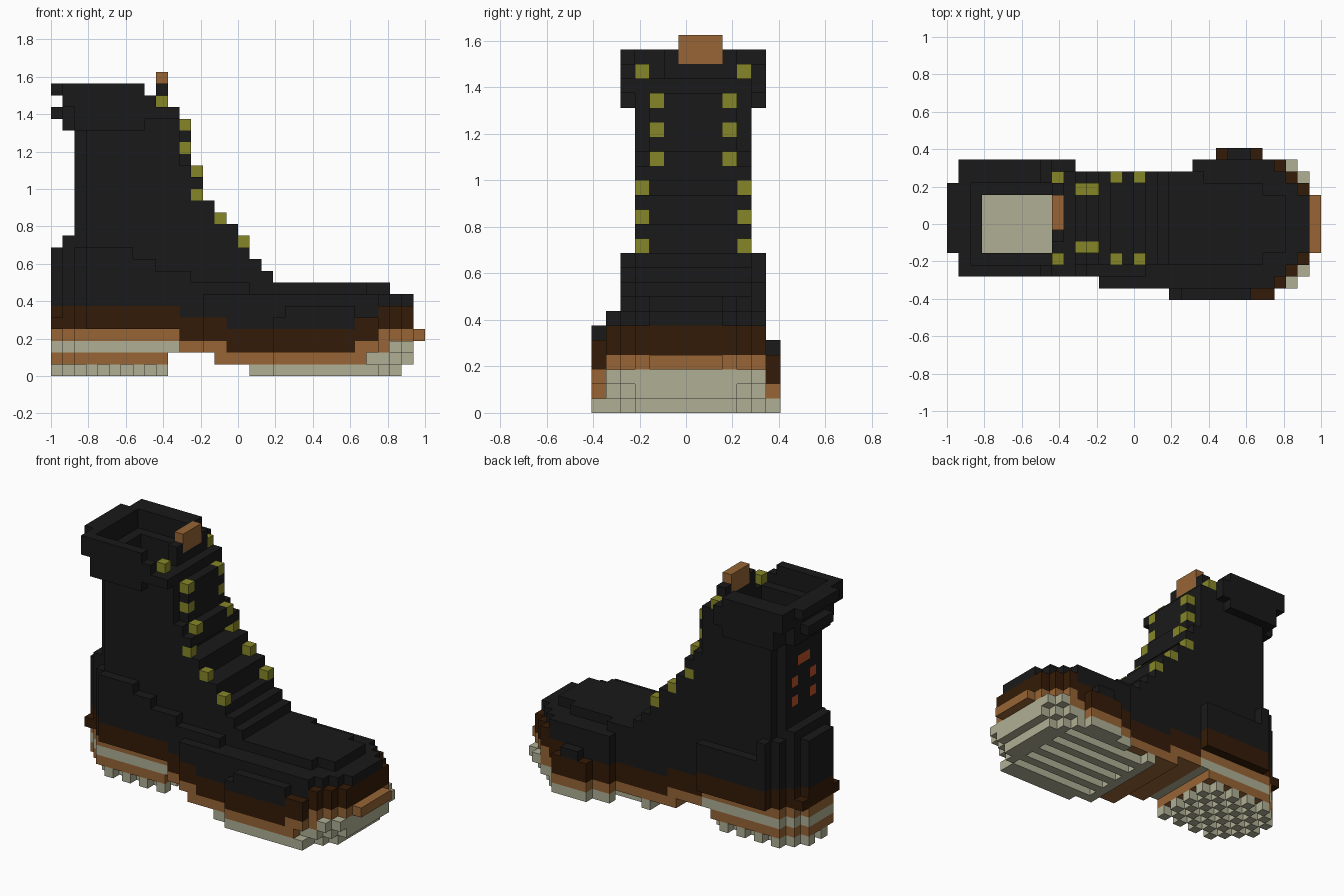
import bpy
import bmesh
from mathutils import Vector

if "Cube" in bpy.data.objects:
    bpy.data.objects.remove(bpy.data.objects["Cube"])

S = 0.0625                            # block size
ORIGIN = Vector((-1, -6.5 * S, 0))
cells = {}                            # (i, j, k) -> part name


def fill(part, i, j, k):
    """Fill a box of blocks; each range is (start, end) with end excluded."""
    for a in range(*i):
        for b in range(*j):
            for c in range(*k):
                cells[a, b, c] = part


# Footprint of the boot: (end along length, right edge, left edge)
FOOTPRINT = [(1, 5, 9), (2, 4, 10), (3, 3, 11), (11, 2, 12), (13, 2, 11),
             (19, 1, 11), (21, 0, 11), (23, 0, 12), (27, 0, 13), (28, 0, 12),
             (30, 1, 12), (31, 2, 11), (32, 4, 9)]


def layer(part, i, k, inset=0, clip=(0, 13)):
    """Fill a slab that follows the footprint."""
    for a in range(*i):
        lo, hi = next((l, h) for end, l, h in FOOTPRINT if a < end)
        fill(part, (a, a + 1), (max(lo + inset, clip[0]), min(hi - inset, clip[1])), k)


# Rubber tread with a studded heel and grooved forefoot
HEEL = (3, 11)
layer("tread", (0, 10), (0, 1), clip=HEEL)
layer("tread", (0, 11), (2, 3), clip=HEEL)
for i, j, k in list(cells):
    if k == 0 and (i + j) % 2:
        del cells[i, j, k]
layer("tread", (17, 28), (0, 1))
layer("tread", (28, 29), (0, 1), inset=1)
layer("tread", (29, 30), (0, 1), inset=2)
layer("tread", (27, 29), (1, 2), clip=(1, 12))
layer("tread", (29, 31), (1, 2), inset=1)
layer("tread", (29, 31), (2, 3))
for j in range(2, 11, 2):
    for i in range(18, 28):
        cells.pop((i, j, 0), None)

# Midsole rising over the arch and at the toe
layer("midsole", (0, 10), (1, 2), clip=HEEL)
layer("midsole", (0, 11), (3, 4), clip=HEEL)
layer("midsole", (11, 15), (2, 3))
layer("midsole", (14, 27), (1, 2))
layer("midsole", (26, 29), (2, 3))
layer("midsole", (28, 29), (3, 4))
layer("midsole", (29, 31), (3, 4), inset=1)
layer("midsole", (31, 32), (3, 4))

# Welt band
layer("welt", (0, 11), (4, 6))
fill("welt", (0, 1), (4, 10), (4, 5))
layer("welt", (11, 15), (3, 5))
layer("welt", (15, 26), (2, 4))
layer("welt", (26, 28), (3, 5), clip=(0, 12))
layer("welt", (28, 29), (4, 6))
layer("welt", (29, 31), (4, 6), inset=1)
fill("welt", (26, 27), (12, 13), (2, 4))

# Vamp and toe cap
layer("vamp", (15, 26), (4, 5), clip=(0, 12))
fill("vamp", (24, 26), (12, 13), (4, 5))
layer("vamp", (11, 28), (5, 6), clip=(1, 12))
fill("vamp", (20, 26), (0, 1), (5, 6))
layer("vamp", (11, 28), (6, 7), clip=(1, 12))
layer("vamp", (28, 29), (6, 7), inset=1)
layer("vamp", (29, 31), (6, 7), inset=2)
for start, end, lo, hi in ((11, 17, 2, 11), (17, 22, 3, 11), (22, 27, 3, 10), (27, 29, 4, 9)):
    fill("vamp", (start, end), (lo, hi), (7, 8))

# Shaft, stepping back row by row behind the laces
ROW_END = [19, 18, 17, 16, 16, 14, 14, 12, 13, 12, 11, 11, 11, 11, 11]
fill("shaft", (2, 11), (3, 11), (6, 8))
for k, end in enumerate(ROW_END, 8):
    fill("shaft", (2, 3), (4, 10), (k, k + 1))
    fill("shaft", (3, end), (3, 11), (k, k + 1))

# Heel counter, lower toward the front
layer("heel_counter", (0, 4), (6, 11))
fill("heel_counter", (1, 2), (4, 10), (11, 12))
fill("heel_counter", (4, 11), (11, 12), (6, 9))
for end, top in ((7, 11), (9, 10), (12, 9), (17, 8)):
    fill("heel_counter", (3, end), (2, 3), (6, top))

# Collar, rounded at the lower back
fill("collar", (1, 8), (2, 12), (23, 25))
fill("collar", (8, 9), (2, 12), (23, 24))
fill("collar", (1, 2), (4, 10), (21, 23))
fill("collar", (2, 8), (2, 12), (21, 23))
fill("collar", (8, 9), (2, 12), (22, 23))
fill("collar", (9, 11), (2, 11), (22, 23))
fill("collar", (0, 1), (5, 9), (22, 23))
fill("collar", (0, 1), (4, 10), (24, 25))

# Tongue between the laces, and pull tab
fill("tongue", (11, 12), (4, 10), (17, 22))
fill("tongue", (12, 13), (5, 9), (17, 18))
fill("tongue", (9, 10), (5, 10), (23, 25))
fill("pull_tab", (9, 10), (6, 9), (24, 26))

# Opening down to the insole, wider inside the collar
for k in range(3, 25):
    wide = k > 22
    for i in range(2 if wide else 3, 9):
        for j in range(3 if wide else 4, 10 if wide else 9):
            cells.pop((i, j, k), None)

# Eyelets in mirrored pairs: (length position, inset, row)
for i, j, k in ((9, 3, 23), (11, 4, 21), (11, 4, 19), (12, 4, 17),
                (12, 3, 15), (14, 3, 13), (16, 3, 11)):
    for side in (j, 13 - j):
        fill("eyelets", (i, i + 1), (side, side + 1), (k, k + 1))

# Coloured studs on the back of the shaft
fill("back_studs", (2, 3), (6, 8), (18, 19))
for j in (5, 8):
    for k in (14, 16):
        fill("back_studs", (2, 3), (j, j + 1), (k, k + 1))


def material(name, rgb):
    mat = bpy.data.materials.new(name)
    mat.use_nodes = True
    mat.diffuse_color = (*rgb, 1)
    bsdf = mat.node_tree.nodes["Principled BSDF"]
    bsdf.inputs["Base Color"].default_value = (*rgb, 1)
    bsdf.inputs["Roughness"].default_value = 0.9
    return mat


black = material("black leather", (0.010, 0.010, 0.010))
dark_brown = material("dark brown", (0.034, 0.011, 0.002))
tan = material("tan", (0.31, 0.13, 0.036))
rubber = material("pale rubber", (0.43, 0.43, 0.30))
olive = material("olive brass", (0.24, 0.24, 0.022))
rust = material("rust red", (0.5, 0.08, 0.02))
COLOURS = {"tread": rubber, "midsole": tan, "welt": dark_brown, "pull_tab": tan,
           "eyelets": olive, "back_studs": rust}


def build(part):
    """Make one object from the exposed sides of a part's blocks."""
    bm = bmesh.new()
    for cell in [c for c, name in cells.items() if name == part]:
        centre = Vector(cell) + Vector((0.5, 0.5, 0.5))
        for axis in range(3):
            for sign in (-1, 1):
                n = Vector((0, 0, 0))
                n[axis] = sign
                if tuple(int(c + d) for c, d in zip(cell, n)) in cells:
                    continue
                u = Vector((0, 0, 0))
                u[(axis + 1) % 3] = 0.5
                v = n.cross(u)
                corners = (-u - v, u - v, u + v, v - u)
                bm.faces.new([bm.verts.new((centre + n / 2 + c) * S + ORIGIN)
                              for c in corners])
    bmesh.ops.remove_doubles(bm, verts=bm.verts[:], dist=0.001)
    mesh = bpy.data.meshes.new(part)
    bm.to_mesh(mesh)
    bm.free()
    mesh.materials.append(COLOURS.get(part, black))
    bpy.context.collection.objects.link(bpy.data.objects.new(part, mesh))


for part in sorted(set(cells.values())):
    build(part)
